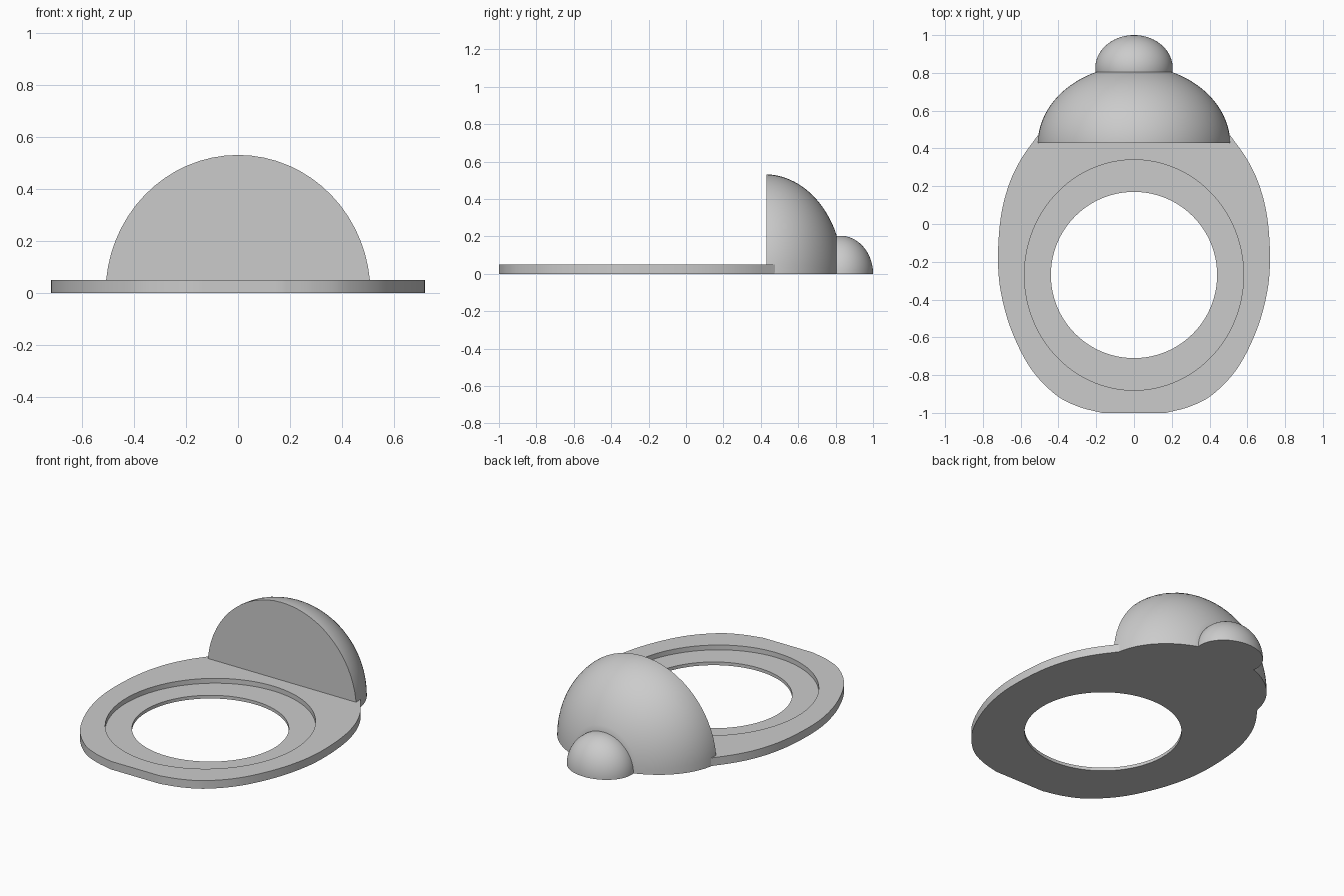
import bpy, bmesh, math
from mathutils import Matrix, Vector

cube = bpy.data.objects.get("Cube")
if cube:
    bpy.data.objects.remove(cube, do_unlink=True)

grey = bpy.data.materials.new("plain_grey")
GREY = (0.6, 0.6, 0.6, 1)
grey.use_nodes = True
grey.diffuse_color = GREY
grey.node_tree.nodes["Principled BSDF"].inputs["Base Color"].default_value = GREY


def finish(bm, name):
    bmesh.ops.recalc_face_normals(bm, faces=bm.faces)
    mesh = bpy.data.meshes.new(name)
    bm.to_mesh(mesh)
    bm.free()
    mesh.materials.append(grey)
    obj = bpy.data.objects.new(name, mesh)
    bpy.context.collection.objects.link(obj)
    bpy.ops.object.select_all(action='DESELECT')
    obj.select_set(True)
    bpy.context.view_layer.objects.active = obj
    bpy.ops.object.shade_smooth_by_angle(angle=math.radians(30))
    return obj


def smooth_path(points, steps=8):
    """Catmull-Rom curve through the points."""
    pts = [Vector(p) for p in points]
    pts = [2 * pts[0] - pts[1]] + pts + [2 * pts[-1] - pts[-2]]
    out = []
    for a, b, c, d in zip(pts, pts[1:], pts[2:], pts[3:]):
        for i in range(steps):
            t = i / steps
            out.append(0.5 * (2 * b + (c - a) * t + (2 * a - 5 * b + 4 * c - d) * t * t
                              + (3 * b - a - 3 * c + d) * t ** 3))
    return out + [pts[-2]]


def cut_ellipsoid(name, centre, radii, planes):
    """Ellipsoid with its pole along y, trimmed flat by planes (point, outward normal)."""
    bm = bmesh.new()
    bmesh.ops.create_uvsphere(bm, u_segments=64, v_segments=48, radius=1)
    bmesh.ops.transform(bm, verts=bm.verts, matrix=Matrix.Translation(centre)
                        @ Matrix.Diagonal((*radii, 1)) @ Matrix.Rotation(math.pi / 2, 4, 'X'))
    for point, normal in planes:
        geom = bm.verts[:] + bm.edges[:] + bm.faces[:]
        bmesh.ops.bisect_plane(bm, geom=geom, dist=1e-5, plane_co=point,
                               plane_no=normal, clear_outer=True)
        rim = [e for e in bm.edges if e.is_boundary]
        bmesh.ops.holes_fill(bm, edges=rim, sides=0)
    return finish(bm, name)


# Base plate: egg-shaped outline lofted to a stepped round opening
side = [(0.17, -1), (0.3, -0.965), (0.42, -0.9), (0.55, -0.76), (0.65, -0.56),
        (0.705, -0.36), (0.72, -0.18), (0.706, 0.03), (0.665, 0.2),
        (0.6, 0.34), (0.505, 0.475)]
right = smooth_path(side)
back = [Vector((0.5 - 0.05 * i, 0.48)) for i in range(1, 10)]
front = [Vector((-0.17 + 0.034 * i, -1)) for i in range(1, 10)]
half = right + back
outline = half + [Vector((0, 0.48))] + [Vector((-p.x, p.y)) for p in reversed(half)] + front

HUB = Vector((0, -0.27))
TOP, STEP = 0.05, 0.02


def oval(rx, ry):
    angles = [math.atan2(p.y - HUB.y, p.x) for p in outline]
    return [HUB + Vector((rx * math.cos(a), ry * math.sin(a))) for a in angles]


recess, hole = oval(0.58, 0.61), oval(0.44, 0.44)
bm = bmesh.new()
rings = [[bm.verts.new((p.x, p.y, z)) for p in loop] for loop, z in
         ((outline, 0), (outline, TOP), (recess, TOP), (recess, STEP), (hole, STEP), (hole, 0))]
n = len(outline)
for a, b in zip(rings, rings[1:] + rings[:1]):
    for i in range(n):
        j = (i + 1) % n
        bm.faces.new((a[i], a[j], b[j], b[i]))
finish(bm, "base_plate")

# Half dome at the back, and the small round bump behind it
ground = ((0, 0, 0), (0, 0, -1))
cut_ellipsoid("half_dome", (0, 0.42, 0), (0.51, 0.418, 0.532),
              [((0, 0.43, 0), (0, -1, 0)), ((0, 0.805, 0), (0, 1, 0)), ground])
cut_ellipsoid("rear_bump", (0, 0.825, 0), (0.205, 0.175, 0.203),
              [((0, 0.804, 0), (0, -1, 0)), ground])
